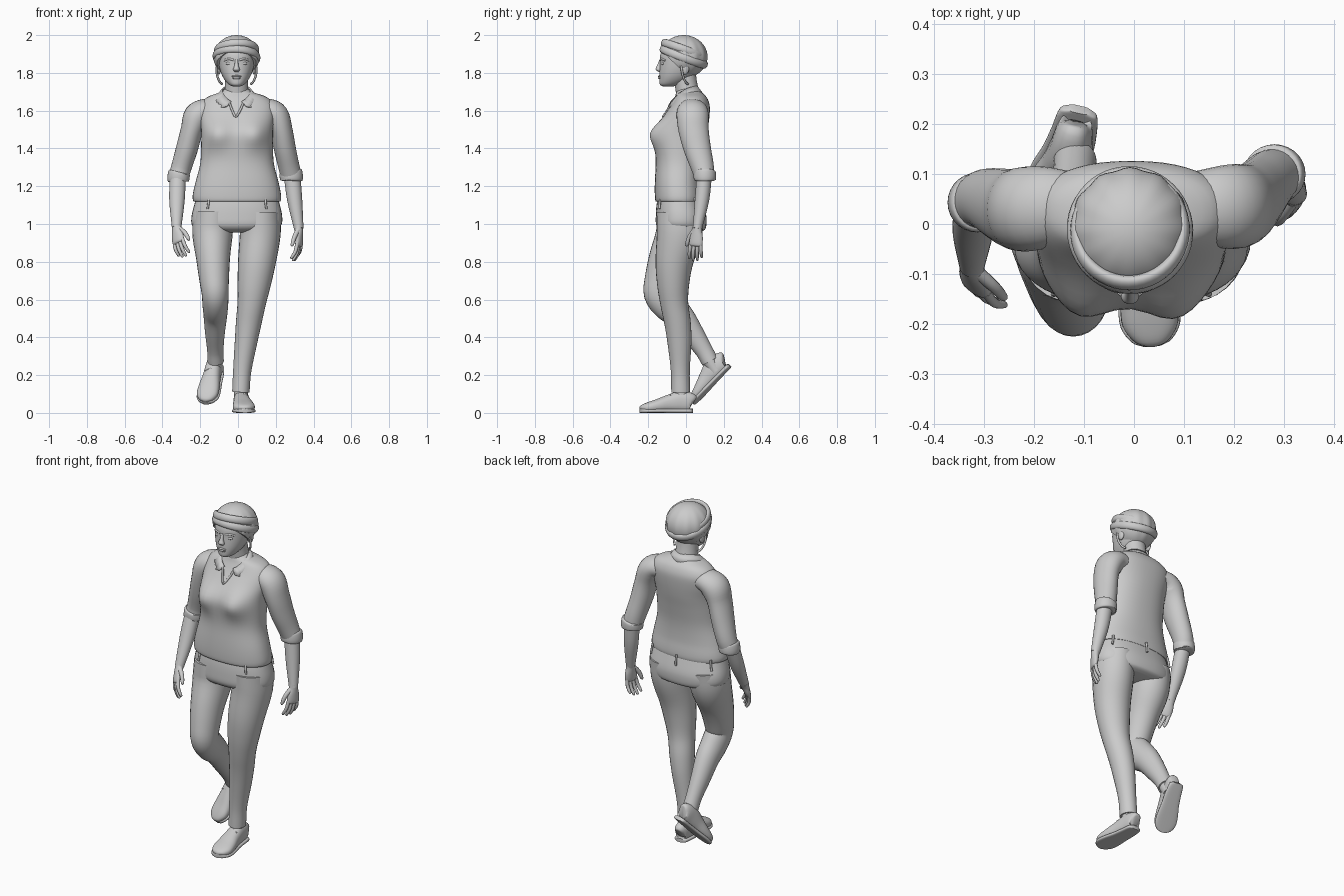
import bpy, bmesh, math
from mathutils import Vector, Matrix, Euler

if "Cube" in bpy.data.objects:
    bpy.data.objects.remove(bpy.data.objects["Cube"])

X, Y = Vector((1, 0, 0)), Vector((0, 1, 0))


def finish(name, bm, angle=50):
    bmesh.ops.recalc_face_normals(bm, faces=bm.faces[:])
    me = bpy.data.meshes.new(name)
    bm.to_mesh(me)
    bm.free()
    ob = bpy.data.objects.new(name, me)
    bpy.context.collection.objects.link(ob)
    bpy.ops.object.select_all(action='DESELECT')
    ob.select_set(True)
    bpy.context.view_layer.objects.active = ob
    bpy.ops.object.shade_smooth_by_angle(angle=math.radians(angle))
    return ob


def smooth_rows(rows, k):
    """Chord-length Hermite interpolation through the section rows."""
    p = [Vector(r) for r in rows]
    s = [0]
    for a, b in zip(p, p[1:]):
        s.append(s[-1] + max((b - a).length, 1e-5))
    last = len(p) - 1
    m = [(p[min(i + 1, last)] - p[max(i - 1, 0)]) / (s[min(i + 1, last)] - s[max(i - 1, 0)])
         for i in range(len(p))]
    out = []
    for i in range(last):
        h = s[i + 1] - s[i]
        for j in range(k):
            t = j / k
            out.append(p[i] * (2*t**3 - 3*t*t + 1) + m[i] * (h * (t**3 - 2*t*t + t))
                       + p[i+1] * (3*t*t - 2*t**3) + m[i+1] * (h * (t**3 - t*t)))
    return out + [p[-1]]


def loft(name, rows, ref=None, n=28, e=2.0, k=4, mod=None):
    """Skin oval sections (x, y, z, ru, rv); ref=None keeps sections level."""
    rs = smooth_rows(rows, k)
    c = [Vector(r[:3]) for r in rs]
    bm = bmesh.new()
    rings = []
    for i, r in enumerate(rs):
        u, v = X, Y
        if ref is not None:
            t = (c[min(i + 1, len(c) - 1)] - c[max(i - 1, 0)]).normalized()
            u = (ref - t * ref.dot(t)).normalized()
            v = t.cross(u)
        ring = []
        for j in range(n):
            a = 2 * math.pi * j / n
            ca, sa = math.cos(a), math.sin(a)
            co = (c[i] + u * (r[3] * math.copysign(abs(ca) ** (2 / e), ca))
                  + v * (r[4] * math.copysign(abs(sa) ** (2 / e), sa)))
            ring.append(bm.verts.new(mod(co) if mod else co))
        rings.append(ring)
    for a, b in zip(rings, rings[1:]):
        for j in range(n):
            bm.faces.new((a[j], a[(j+1) % n], b[(j+1) % n], b[j]))
    bm.faces.new(rings[0])
    bm.faces.new(rings[-1])
    return finish(name, bm)


def span(xl, xr, yf, yb, z):
    return ((xl + xr) / 2, (yf + yb) / 2, z, (xr - xl) / 2, (yb - yf) / 2)


def tube(name, pts, r, ref=X, k=3):
    return loft(name, [(*p, r, r) for p in pts], ref, 8, k=k)


def ball(name, loc, size):
    bm = bmesh.new()
    bmesh.ops.create_uvsphere(bm, u_segments=16, v_segments=10, radius=1,
                              matrix=Matrix.LocRotScale(Vector(loc), None, Vector(size)))
    return finish(name, bm)


# shirt body, with the bust pushed out of the front
def bust(co):
    if co.y < -0.03:
        for cx in (-0.115, 0.09):
            co.y -= 0.045 * math.exp(-((co.x - cx)**2 + (co.z - 1.475)**2) / 0.0055)
    return co


loft("shirt", [span(*r) for r in (
    (-.22, .21, -.145, .075, 1.125), (-.236, .225, -.16, .088, 1.12), (-.24, .228, -.165, .09, 1.15),
    (-.225, .215, -.165, .083, 1.22), (-.2, .19, -.16, .085, 1.32), (-.195, .185, -.16, .1, 1.42),
    (-.195, .185, -.15, .115, 1.5), (-.205, .195, -.11, .125, 1.58), (-.2, .19, -.08, .125, 1.63),
    (-.165, .155, -.06, .11, 1.67), (-.09, .075, -.05, .08, 1.7), (-.07, .055, -.04, .065, 1.715))],
    n=48, e=2.3, mod=bust)

# sleeves, rolled cuffs and forearms
arms = {
    "right": ([(-.1, .04, 1.6, .06, .05), (-.17, .035, 1.6, .08, .063), (-.215, .03, 1.57, .085, .073),
               (-.243, .03, 1.5, .08, .06), (-.27, .04, 1.4, .072, .058), (-.3, .05, 1.3, .06, .054),
               (-.317, .043, 1.24, .053, .053)],
              [(-.318, .035, 1.27, .04, .042), (-.323, -.015, 1.13, .037, .041), (-.325, -.085, .98, .024, .025)]),
    "left": ([(.09, .04, 1.6, .06, .05), (.16, .035, 1.6, .08, .063), (.2, .035, 1.575, .085, .068),
              (.228, .04, 1.5, .08, .06), (.248, .06, 1.4, .072, .058), (.268, .085, 1.31, .062, .056),
              (.284, .1, 1.245, .053, .056)],
             [(.285, .098, 1.27, .04, .044), (.3, .085, 1.13, .038, .04), (.322, .06, .975, .024, .025)])}
for side, (sleeve, fore) in arms.items():
    loft(side + "_sleeve", sleeve, Y)
    x, y, z, ru, rv = sleeve[-1]
    loft(side + "_cuff", [(x * .98, y, z + .035, ru, rv), (x * .985, y, z + .028, ru + .006, rv + .005),
                          (x, y, z - .01, ru + .005, rv + .004), (x, y, z - .016, ru - .004, rv - .004)], Y)
    loft(side + "_forearm", fore, Y)


# hands: wrist, finger direction, thumb side, curl direction
def hand(side, w, d, a, curl):
    w, d = Vector(w), Vector(d).normalized()
    a = Vector(a)
    a = (a - d * a.dot(d)).normalized()
    curl = Vector(curl).normalized()
    loft(side + "_palm", [(*(w + d * t), ru, rv) for t, ru, rv in (
        (-.02, .025, .024), (.01, .027, .022), (.045, .036, .019), (.085, .037, .014), (.094, .03, .007))], a, 16)
    for i in range(4):
        o = .028 - .018 * i
        length = (.078, .088, .084, .066)[i]
        pts = [(.075, o, 0, .01), (.085 + length * .5, o * 1.2, .01, .0095),
               (.085 + length * .95, o * 1.3, .032, .007), (.085 + length, o * 1.3, .035, .002)]
        loft(f"{side}_finger_{i}", [(*(w + d * p + a * q + curl * c), r, r) for p, q, c, r in pts], a, 10, k=3)
    loft(side + "_thumb", [(*(w + d * p + a * q + curl * c), r, r) for p, q, c, r in (
        (.01, .015, 0, .014), (.05, .043, .01, .012), (.09, .055, .018, .009), (.1, .056, .02, .002))],
        curl, 10, k=3)


hand("right", (-.325, -.085, .98), (.1, -.5, -.85), (.7, -.65, 0), (.6, .6, -.2))
hand("left", (.322, .06, .975), (.03, -.1, -1), (-.35, -.9, 0), (-.9, .2, 0))

# trousers: hips and two legs
loft("trouser_hips", [span(*r) for r in (
    (-.215, .205, -.145, .075, 1.16), (-.232, .222, -.156, .093, 1.1), (-.246, .234, -.16, .108, 1.04),
    (-.244, .23, -.158, .108, .995), (-.215, .2, -.14, .1, .97), (-.15, .13, -.1, .07, .955))], n=40, e=2.3)
loft("right_trouser_leg", [
    (-.13, -.03, 1.06, .105, .125), (-.135, -.04, .95, .107, .12), (-.132, -.093, .82, .09, .103),
    (-.126, -.13, .7, .078, .09), (-.121, -.138, .63, .071, .085), (-.12, -.095, .572, .068, .085),
    (-.12, -.03, .51, .062, .073), (-.122, .035, .42, .052, .06), (-.12, .095, .33, .043, .047),
    (-.118, .127, .272, .043, .045)], X)
loft("left_trouser_leg", [
    (.12, -.03, 1.06, .105, .125), (.118, -.035, .95, .108, .12), (.1, -.062, .8, .1, .1),
    (.085, -.068, .68, .088, .085), (.072, -.062, .58, .075, .074), (.057, -.045, .48, .068, .07),
    (.043, -.035, .38, .06, .064), (.022, -.03, .22, .048, .05), (.015, -.028, .11, .046, .05)], X)
loft("right_ankle", [(-.118, .11, .3, .036, .036), (-.118, .16, .22, .036, .036)], X)
loft("left_ankle", [(.016, -.026, .14, .036, .04), (.016, -.026, .06, .036, .04)], X)

# belt loops
for i, deg in enumerate((-128, -52, 35, 90, 145)):
    ca, sa = math.cos(math.radians(deg)), math.sin(math.radians(deg))
    px = -.005 + .231 * math.copysign(abs(ca) ** .87, ca)
    py = -.031 + .127 * math.copysign(abs(sa) ** .87, sa)
    tube(f"belt_loop_{i}", [(px * .98, py, 1.14), (px, py + .006 * sa, 1.11), (px * 1.03, py + .008 * sa, 1.08)], .006)


# shoes with soles and laces, modelled flat then placed by a matrix
def shoe(side, mat):
    put = lambda co: mat @ Vector((co.x, co.y, max(co.z, 0)))
    prof = [(0, .036, .05, .018, .03), (0, .026, .055, .034, .05), (0, -.03, .058, .042, .057),
            (.004, -.09, .049, .047, .047), (.01, -.15, .037, .056, .036), (.015, -.2, .028, .056, .028),
            (.018, -.232, .022, .036, .02), (.019, -.243, .018, .012, .01)]
    loft(side + "_shoe", prof, X, e=2.4, mod=put)
    loft(side + "_sole", [(x, y * 1.01, .011, ru + .004, .011) for x, y, z, ru, rv in prof], X, e=3.5, mod=put)
    for i in range(5):
        y, z = -.075 - .019 * i, .1 - .009 * i
        for s in (-1, 1):
            pts = [(-.028 + .005, y - .008 * s, z - .009), (.005, y, z + .001), (.033, y + .008 * s, z - .009)]
            tube(f"{side}_lace_{i}_{'a' if s < 0 else 'b'}", [mat @ Vector(p) for p in pts], .004, Y)


shoe("left", Matrix.Translation((.018, 0, 0)))
rot = Matrix.Rotation(-.22, 4, 'Z') @ Matrix.Rotation(math.radians(45), 4, 'X') @ Matrix.Diagonal((-1, 1, 1, 1))
heel = rot @ Vector((0, .036, .01))
shoe("right", Matrix.Translation(Vector((-.11, .23, .25)) - heel) @ rot)

# neck and head
CX = -.008
loft("neck", [(CX, .02, 1.64, .075, .065), (CX, .008, 1.7, .064, .062), (CX, -.003, 1.76, .06, .06),
              (CX, -.01, 1.82, .06, .06)])
loft("head", [span(CX - w, CX + w, f, b, z) for w, f, b, z in (
    (.018, -.122, -.07, 1.728), (.04, -.138, -.03, 1.738), (.064, -.141, .02, 1.765), (.082, -.141, .06, 1.8),
    (.095, -.138, .09, 1.85), (.097, -.135, .1, 1.9), (.083, -.11, .085, 1.95), (.05, -.07, .05, 1.98))], n=36, e=2.15)
loft("nose", [(CX, -.13, 1.872, .008, .01), (CX, -.142, 1.838, .011, .012), (CX, -.146, 1.818, .018, .015),
              (CX, -.138, 1.806, .012, .008)], n=14)
ball("upper_lip", (CX, -.138, 1.782), (.026, .01, .006))
ball("lower_lip", (CX, -.138, 1.773), (.022, .01, .007))
for side, s in (("right", -1), ("left", 1)):
    ball(side + "_eye", (CX + s * .038, -.121, 1.85), (.019, .011, .009))
    tube(side + "_brow", [(CX + s * p, y, z) for p, y, z in ((.015, -.134, 1.868), (.04, -.128, 1.874), (.065, -.108, 1.866))], .006, Y)
    ball(side + "_ear", (CX + s * .094, -.005, 1.825), (.012, .022, .034))
    tube(side + "_loose_strand", [(CX + s * p, y, z) for p, y, z in (
        (.1, -.03, 1.87), (.105, -.02, 1.8), (.09, -.005, 1.755), (.075, .01, 1.74))], .006, Y)

# swept-back hair cap with soft strand ridges
bm = bmesh.new()
bmesh.ops.create_uvsphere(bm, u_segments=60, v_segments=24, radius=1)
for v in bm.verts:
    f = 1 + .018 * math.cos(12 * math.atan2(v.co.y, v.co.x)) * (1 - v.co.z ** 2)
    v.co = Vector((v.co.x * .12 * f + CX, v.co.y * .124 * f - .012, v.co.z * .114 + 1.886))
cut = bmesh.ops.bisect_plane(bm, geom=bm.verts[:] + bm.edges[:] + bm.faces[:], plane_co=(0, -.13, 1.915),
                             plane_no=(0, .14, .15), clear_inner=True)
bmesh.ops.holes_fill(bm, edges=[x for x in cut["geom_cut"] if isinstance(x, bmesh.types.BMEdge)])
finish("hair", bm)

# wrapped headband, two tilted rolls
for i, (z, r) in enumerate(((1.885, .114), (1.92, .107))):
    bpy.ops.mesh.primitive_torus_add(major_segments=48, minor_segments=12, major_radius=r, minor_radius=.013,
                                     location=(CX, -.012, z), rotation=(-.36, .05 * (1 - 2 * i), 0))
    ob = bpy.context.object
    ob.name = f"headband_{i}"
    ob.scale = (1, 1.06, 1.6)
    bpy.ops.object.shade_smooth_by_angle(angle=1)

# folded shirt collar and neckline
bm = bmesh.new()
prev = None
for i in range(33):
    a = math.radians(22 + 316 * i / 32)
    f = ((1 + math.cos(a)) / 2) ** 2
    tip = max(0, 1 - abs(math.cos(a) - .75) * 3)
    top = (CX + .074 * math.sin(a), -.012 - .07 * math.cos(a), 1.728 - .085 * f)
    low = (CX + (.1 + .04 * f) * math.sin(a), -.005 - .095 * math.cos(a), 1.685 - .05 * f - .035 * tip)
    pair = [bm.verts.new(top), bm.verts.new(low)]
    if prev:
        bm.faces.new((prev[0], pair[0], pair[1], prev[1]))
    prev = pair
collar = finish("collar", bm)
sol = collar.modifiers.new("thickness", 'SOLIDIFY')
sol.thickness = .008
sol.offset = 0
tube("neckline", [(-.045, -.08, 1.64), (-.03, -.1, 1.6), (-.012, -.122, 1.568), (.01, -.1, 1.6), (.028, -.08, 1.64)], .006, Y)
